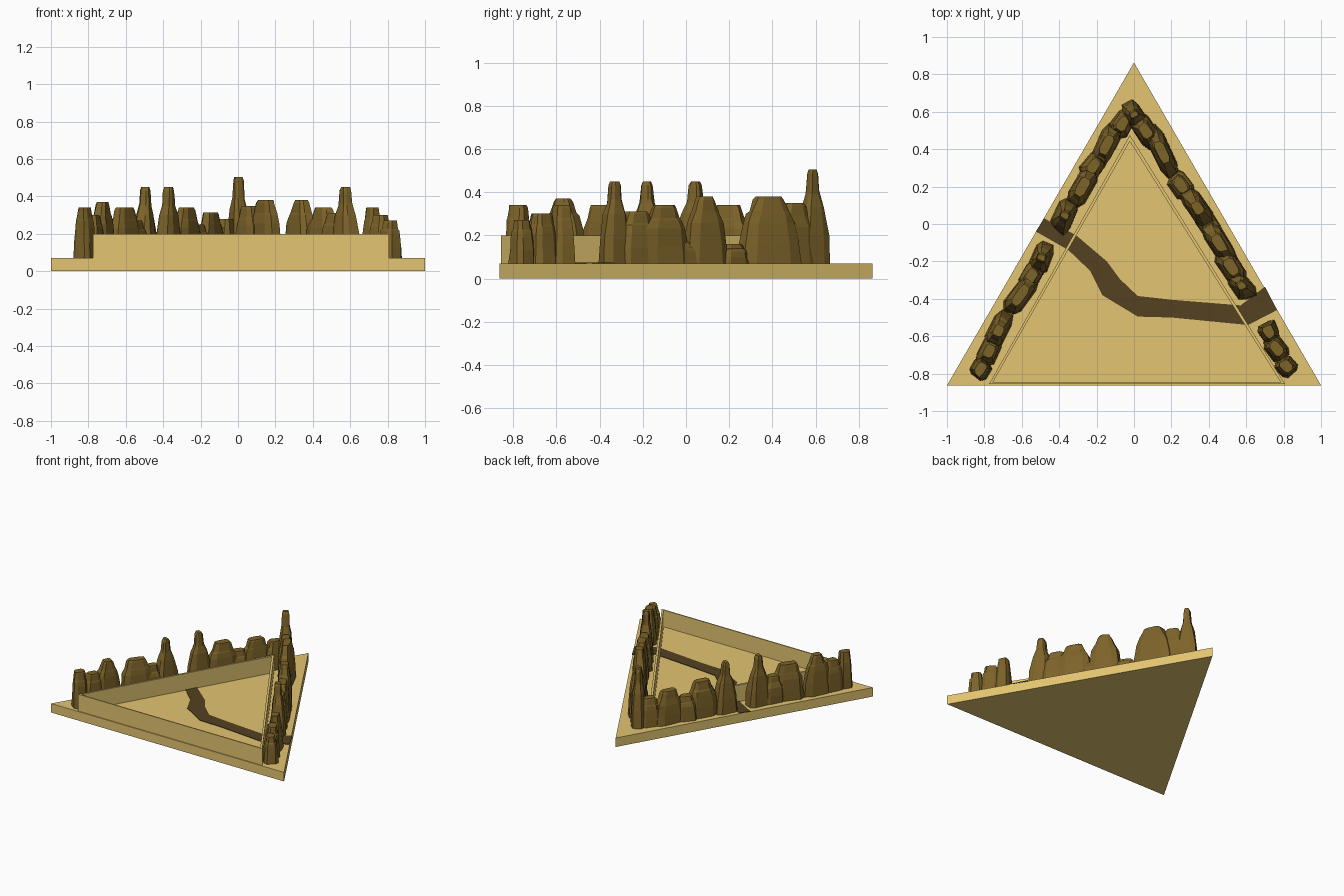
import bpy, bmesh, math, random
from mathutils import Vector

if "Cube" in bpy.data.objects:
    bpy.data.objects.remove(bpy.data.objects["Cube"])

random.seed(7)


def material(name, rgb):
    m = bpy.data.materials.new(name)
    m.diffuse_color = (*rgb, 1)
    m.use_nodes = True
    m.node_tree.nodes["Principled BSDF"].inputs["Base Color"].default_value = m.diffuse_color
    return m


SAND = material("sand", (0.77, 0.56, 0.165))
ROCK = material("brown rock", (0.205, 0.125, 0.022))
DIRT = material("dark dirt", (0.088, 0.053, 0.015))


def add_object(name, bm, mat):
    bmesh.ops.recalc_face_normals(bm, faces=bm.faces)
    me = bpy.data.meshes.new(name)
    bm.to_mesh(me)
    bm.free()
    me.materials.append(mat)
    ob = bpy.data.objects.new(name, me)
    bpy.context.collection.objects.link(ob)


def bridge(bm, a, b):
    for i in range(len(a)):
        j = (i + 1) % len(a)
        bm.faces.new((a[i], a[j], b[j], b[i]))


def ring(bm, pts, z):
    return [bm.verts.new((x, y, z)) for x, y in pts]


# triangular base slab
G = 0.07
bm = bmesh.new()
tri = [(-1, -0.863), (1, -0.863), (0, 0.863)]
lo, hi = ring(bm, tri, 0), ring(bm, tri, G)
bridge(bm, lo, hi)
bm.faces.new(lo)
bm.faces.new(hi)
add_object("base_slab", bm, SAND)

# thin fence walls enclosing the open inner floor
outer = [(-0.775, -0.856), (0.808, -0.856), (-0.022, 0.475)]
inner = [(-0.755, -0.847), (0.785, -0.847), (-0.022, 0.442)]
bm = bmesh.new()
o0, o1 = ring(bm, outer, G), ring(bm, outer, 0.2)
i0, i1 = ring(bm, inner, G), ring(bm, inner, 0.2)
for a, b in ((o0, o1), (o1, i1), (i1, i0), (i0, o0)):
    bridge(bm, a, b)
add_object("inner_walls", bm, SAND)

# winding path, a thin plate on the slab
upper = [(-0.48, 0.03), (-0.31, -0.06), (-0.145, -0.2), (-0.075, -0.295),
         (0.02, -0.385), (0.2, -0.405), (0.57, -0.435), (0.7, -0.335)]
lower = [(-0.525, -0.04), (-0.35, -0.14), (-0.235, -0.25), (-0.17, -0.38),
         (0.02, -0.495), (0.2, -0.5), (0.61, -0.54), (0.765, -0.46)]
bm = bmesh.new()
u, l = ring(bm, upper, G + 0.004), ring(bm, lower, G + 0.004)
for k in range(len(u) - 1):
    bm.faces.new((u[k], l[k], l[k + 1], u[k + 1]))
solid = bmesh.ops.extrude_face_region(bm, geom=bm.faces[:])["geom"]
for v in solid:
    if isinstance(v, bmesh.types.BMVert):
        v.co.z = G - 0.002
add_object("path", bm, DIRT)


def boxy(c):
    return math.copysign(abs(c) ** 0.6, c)


def rock(bm, x, y, top, base_len, top_len, angle, wide=0.06):
    """Stepped crag: jittered eight-sided rings, long axis along the edge."""
    spire = top > 0.42
    levels = [(0, 0), (0.3, 0.15), (0.6, 0.5 if spire else 0.35), (0.74, 0.85 if spire else 0.6),
              (0.78, 0.9 if spire else 0.75), (0.95, 1.0), (1, 1.15)]
    ax = Vector((math.cos(angle), math.sin(angle)))
    ay = Vector((-ax.y, ax.x))
    top_wide = 0.028 if spire else 0.034
    shape = [random.uniform(0.85, 1.05) for _ in range(8)]
    prev = None
    for f, t in levels:
        hl = base_len + (top_len - base_len) * t
        hw = wide + (top_wide - wide) * t
        pts = []
        for k in range(8):
            a = (k + 0.5) * math.tau / 8
            s = shape[k] * random.uniform(0.93, 1.05)
            pts.append(Vector((x, y)) + ax * boxy(math.cos(a)) * hl * s + ay * boxy(math.sin(a)) * hw * s)
        cur = ring(bm, pts, G + (top - G) * f)
        if prev:
            bridge(bm, prev, cur)
        else:
            bm.faces.new(cur)
        prev = cur
    bm.faces.new(prev)


def ridge(name, rocks, angle):
    bm = bmesh.new()
    for x, y, top, base_len, top_len in rocks:
        rock(bm, x, y, top, base_len, top_len, angle + random.uniform(-0.12, 0.12))
    add_object(name, bm, ROCK)


LEFT, RIGHT = math.radians(60), math.radians(-58)

# each rock: x, y, top height, base half length, top half length
ridge("right_rear_ridge", [
    (0.0, 0.585, 0.505, 0.085, 0.025), (0.06, 0.5, 0.35, 0.11, 0.055),
    (0.15, 0.385, 0.38, 0.18, 0.085), (0.25, 0.21, 0.16, 0.08, 0.05),
    (0.34, 0.085, 0.38, 0.125, 0.05), (0.39, 0.0, 0.17, 0.08, 0.05),
    (0.455, -0.105, 0.34, 0.14, 0.065), (0.52, -0.23, 0.31, 0.12, 0.06),
    (0.575, -0.33, 0.45, 0.09, 0.03)], RIGHT)
ridge("right_front_ridge", [
    (0.72, -0.575, 0.34, 0.06, 0.04), (0.765, -0.665, 0.3, 0.075, 0.05),
    (0.815, -0.76, 0.27, 0.06, 0.04)], RIGHT)
ridge("left_rear_ridge", [
    (-0.06, 0.54, 0.28, 0.09, 0.05), (-0.145, 0.425, 0.315, 0.12, 0.065),
    (-0.215, 0.31, 0.25, 0.09, 0.05), (-0.275, 0.2, 0.34, 0.13, 0.07),
    (-0.37, 0.045, 0.45, 0.1, 0.028)], LEFT)
ridge("left_front_ridge", [
    (-0.495, -0.18, 0.45, 0.1, 0.028), (-0.55, -0.28, 0.27, 0.09, 0.05),
    (-0.61, -0.385, 0.34, 0.13, 0.075), (-0.725, -0.57, 0.37, 0.12, 0.045),
    (-0.775, -0.68, 0.3, 0.09, 0.045), (-0.82, -0.775, 0.34, 0.06, 0.045)], LEFT)
